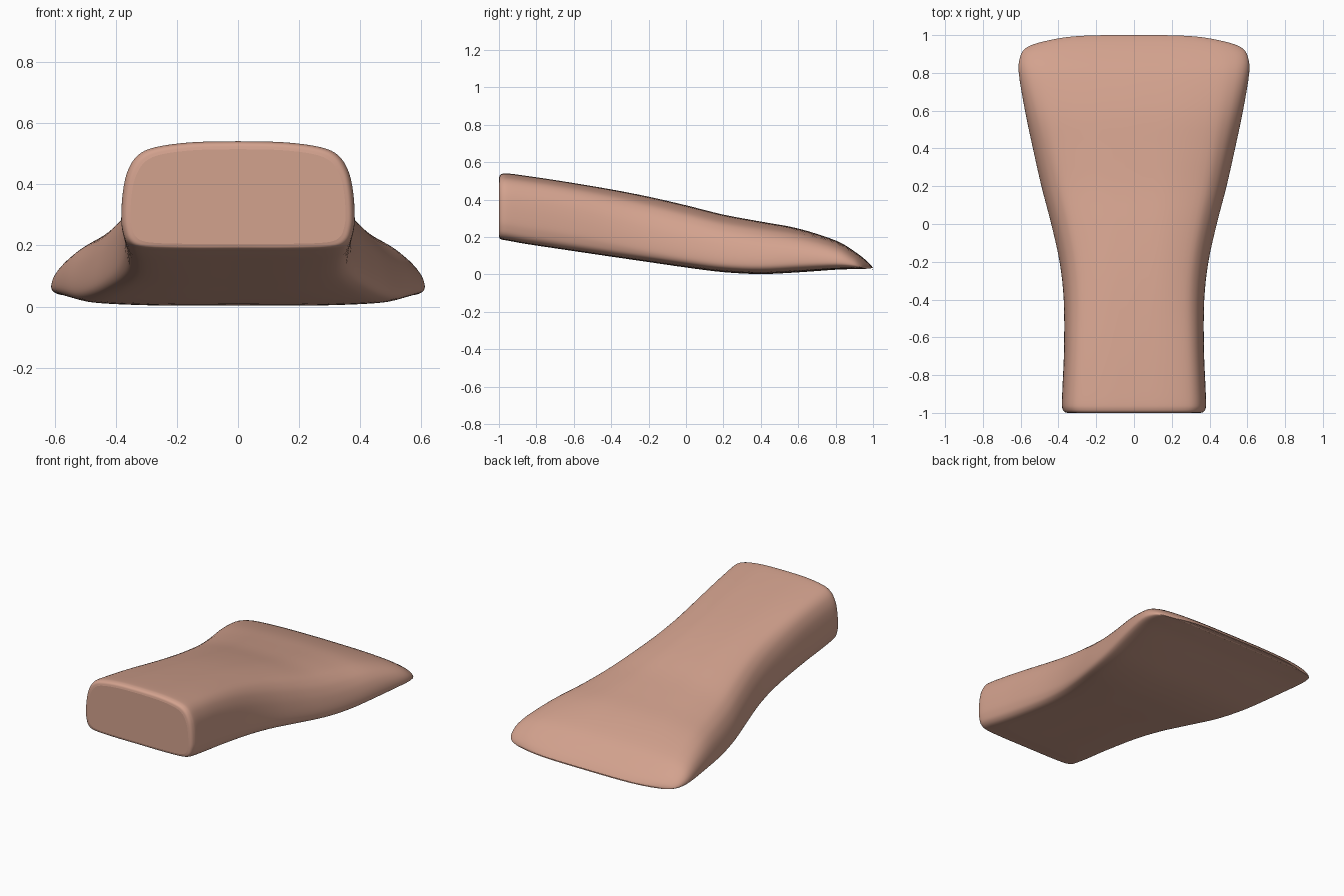
import bpy, bmesh
from mathutils import Vector

if "Cube" in bpy.data.objects:
    bpy.data.objects.remove(bpy.data.objects["Cube"])

# Half cross-sections, bottom centre to top centre: (x / half width, z / height)
BLOCK = [(0, 0), (.45, 0), (.82, .015), (.945, .07), (.99, .19), (1, .33), (.985, .55),
         (.945, .73), (.86, .87), (.71, .945), (.4, .99), (0, 1)]
FLARE = [(0, 0), (.45, 0), (.8, .02), (.93, .05), (.985, .1), (1, .2), (.985, .37),
         (.945, .56), (.87, .74), (.73, .88), (.4, .98), (0, 1)]
BLADE = [(0, 0), (.45, 0), (.8, .03), (.93, .07), (.985, .14), (1, .27), (.985, .48),
         (.94, .67), (.86, .81), (.72, .91), (.4, .98), (0, 1)]

# Stations along the length: y, half width, top z, bottom z, backward bow of the sides
STATIONS = [(-1, .352, .515, .205, 0), (-.995, .368, .531, .192, 0),
            (-.98, .378, .539, .186, 0), (-.95, .382, .54, .181, 0),
            (-.85, .378, .527, .163, 0), (-.65, .37, .497, .133, 0),
            (-.4, .372, .455, .096, 0), (-.2, .394, .416, .067, 0),
            (0, .438, .37, .038, 0), (.2, .49, .32, .013, 0),
            (.4, .535, .283, .003, 0), (.6, .577, .246, .012, 0),
            (.8, .61, .182, .026, 0), (.9, .602, .124, .029, .012),
            (.96, .574, .078, .03, .03), (.99, .53, .048, .029, .038),
            (1, .48, .034, .028, .036)]


def smooth_path(points, steps):
    """Catmull-Rom curve through the points."""
    p = [Vector(q) for q in points]
    p = [p[0] * 2 - p[1]] + p + [p[-1] * 2 - p[-2]]
    out = []
    for i in range(1, len(p) - 2):
        a, b, c, d = p[i - 1:i + 3]
        for k in range(steps):
            t = k / steps
            out.append(.5 * (2 * b + (c - a) * t + (2 * a - 5 * b + 4 * c - d) * t * t
                             + (3 * b - a - 3 * c + d) * t ** 3))
    return out + [p[-2]]


def ease(y, start, end):
    t = min(1, max(0, (y - start) / (end - start)))
    return t * t * (3 - 2 * t)


def full_ring(half):
    """Smooth a half section and mirror it into a closed ring."""
    side = smooth_path(half, 4)
    return side + [Vector((-q.x, q.y)) for q in side[-2:0:-1]]


block, flare, blade = map(full_ring, (BLOCK, FLARE, BLADE))

# Loft the body through all stations
bm = bmesh.new()
rings = []
for y, w, top, bottom, bow in smooth_path(STATIONS, 4):
    f, e = ease(y, -.8, .1), ease(y, .2, .8)
    ring = []
    for a, b, c in zip(block, flare, blade):
        q = a.lerp(b, f).lerp(c, e)
        ring.append(bm.verts.new((q.x * w, y - bow * abs(q.x) ** 4,
                                  bottom + q.y * (top - bottom))))
    rings.append(ring)
n = len(block)
for r, s in zip(rings, rings[1:]):
    for i in range(n):
        j = (i + 1) % n
        bm.faces.new((r[i], r[j], s[j], s[i]))

# End caps: a flat front face and a thin strip closing the tip
front = bm.faces.new(rings[0])
bmesh.ops.inset_region(bm, faces=[front], thickness=.01)
tip = rings[-1]
half = n // 2
for i in range(half):
    quad = [tip[i], tip[i + 1], tip[-(i + 1) % n], tip[-i % n]]
    bm.faces.new(list(dict.fromkeys(quad)))
bmesh.ops.recalc_face_normals(bm, faces=bm.faces[:])

mesh = bpy.data.meshes.new("flared_body")
bm.to_mesh(mesh)
bm.free()
body = bpy.data.objects.new("flared_body", mesh)
bpy.context.collection.objects.link(body)

# Single clay-pink colour
clay = bpy.data.materials.new("clay pink")
clay.diffuse_color = (.65, .36, .27, 1)
clay.use_nodes = True
clay.node_tree.nodes["Principled BSDF"].inputs["Base Color"].default_value = clay.diffuse_color
mesh.materials.append(clay)

bpy.context.view_layer.objects.active = body
body.select_set(True)
bpy.ops.object.shade_smooth_by_angle(angle=1.0)
